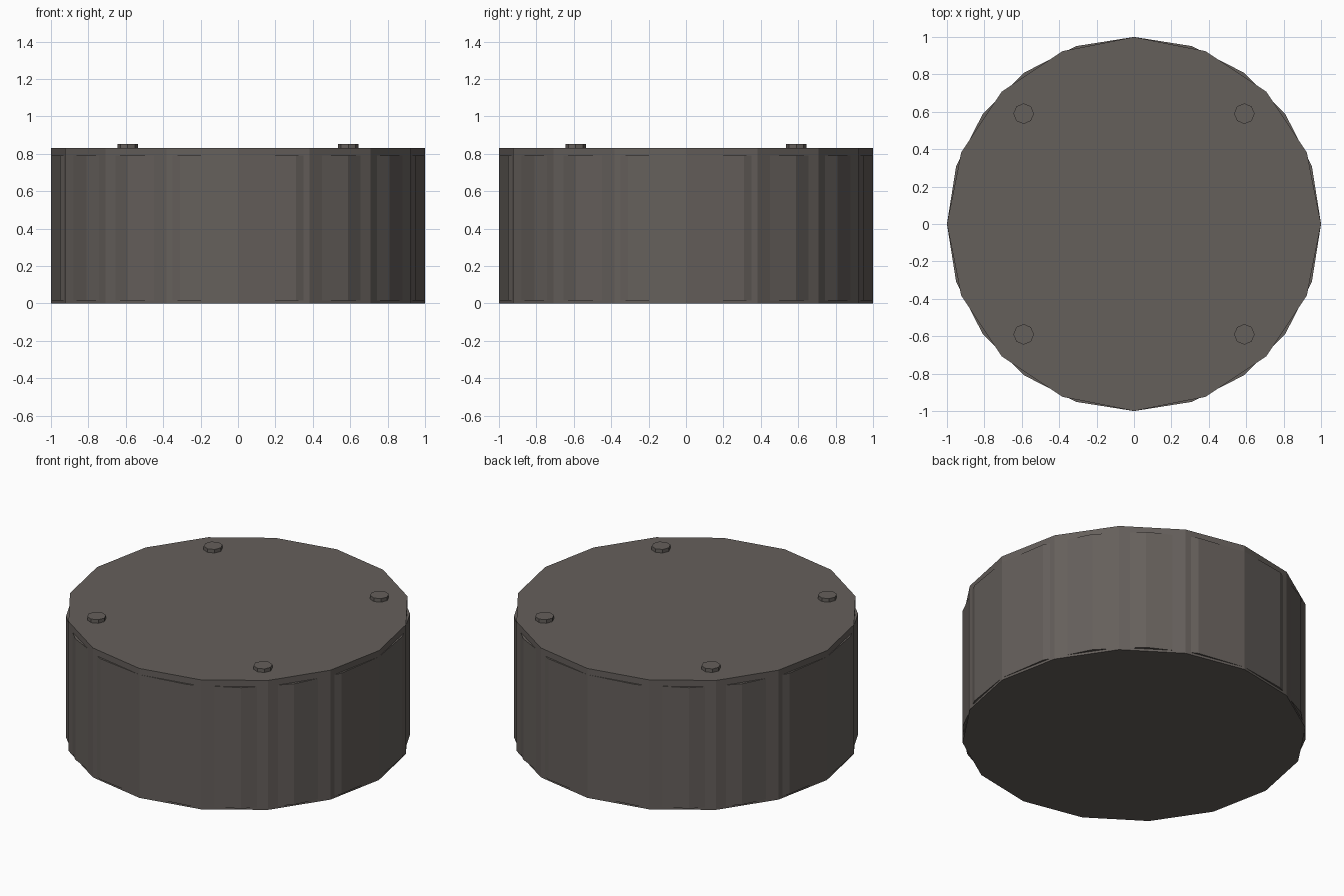
import bpy

if "Cube" in bpy.data.objects:
    bpy.data.objects.remove(bpy.data.objects["Cube"])

mat = bpy.data.materials.new("dark_grey")
mat.diffuse_color = (0.13, 0.115, 0.105, 1)
mat.use_nodes = True
mat.node_tree.nodes["Principled BSDF"].inputs["Base Color"].default_value = mat.diffuse_color


def prism(name, sides, radius, z0, z1, x=0, y=0):
    bpy.ops.mesh.primitive_cylinder_add(vertices=sides, radius=radius, depth=z1 - z0,
                                        location=(x, y, (z0 + z1) / 2))
    ob = bpy.context.object
    ob.name = name
    ob.data.materials.append(mat)
    return ob


# Main sixteen-sided drum
prism("drum_body", 16, 1.0, 0.0, 0.83)

# Twenty-sided shell overlapping the drum, stopping short of both ends
prism("drum_shell", 20, 1.0, 0.015, 0.79)

# Four small studs on the lid
for i, (sx, sy) in enumerate([(1, 1), (-1, 1), (-1, -1), (1, -1)]):
    prism(f"lid_stud_{i + 1}", 8, 0.055, 0.81, 0.853, 0.59 * sx, 0.59 * sy)
